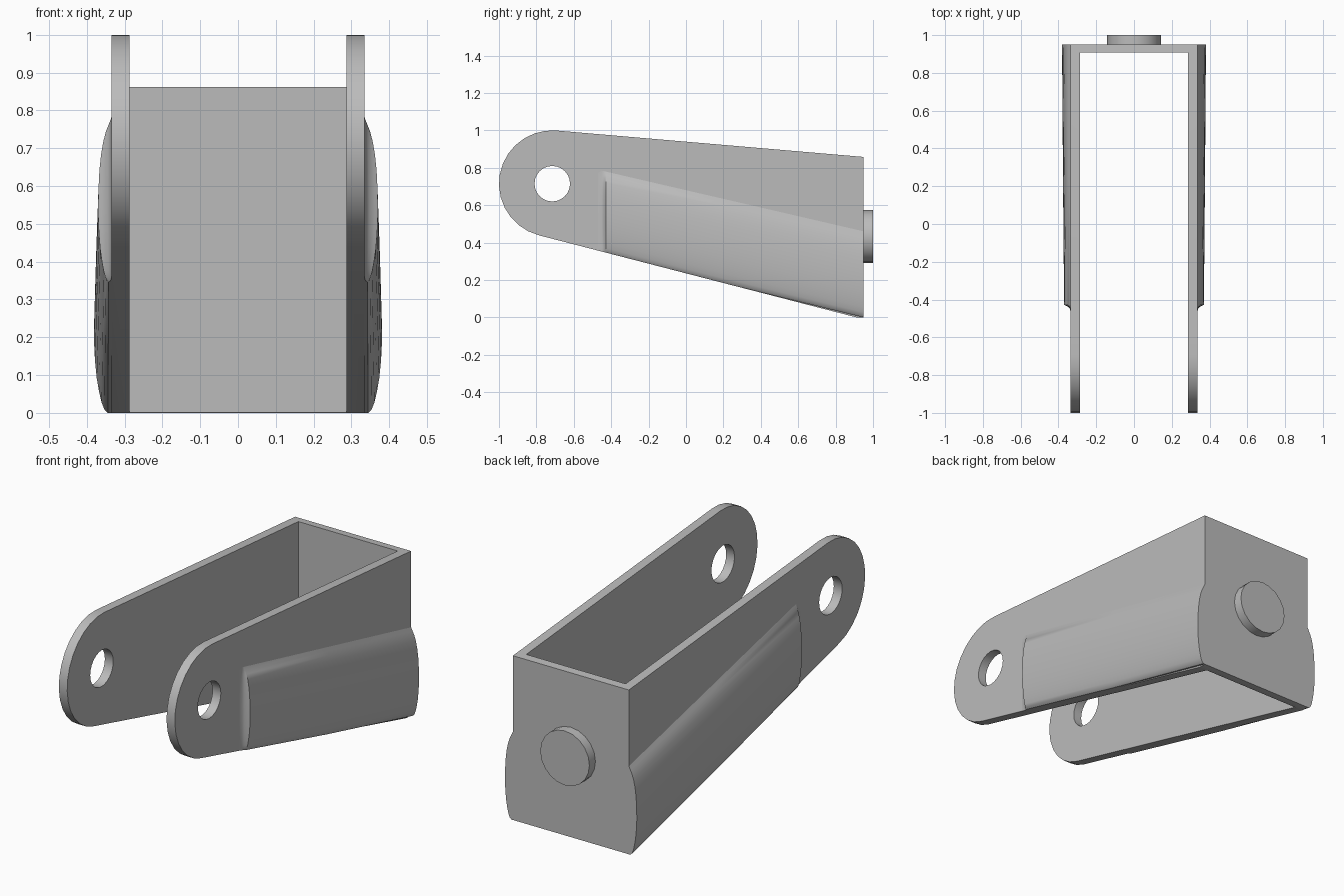
import bpy, bmesh, math
from mathutils import Matrix

if "Cube" in bpy.data.objects:
    bpy.data.objects.remove(bpy.data.objects["Cube"], do_unlink=True)

metal = bpy.data.materials.new("grey metal")
metal.use_nodes = True
GREY = (0.5, 0.5, 0.5, 1)
metal.diffuse_color = GREY
metal.node_tree.nodes["Principled BSDF"].inputs["Base Color"].default_value = GREY

WIDTH, INNER, BACK = 0.335, 0.287, 0.95   # half widths and back face
EYE_Y, EYE_Z, EYE_R = -0.715, 0.715, 0.285
LOW, TOP = math.radians(14.5), math.radians(5)


def finish(bm, name):
    bmesh.ops.recalc_face_normals(bm, faces=bm.faces)
    mesh = bpy.data.meshes.new(name)
    bm.to_mesh(mesh)
    bm.free()
    mesh.materials.append(metal)
    obj = bpy.data.objects.new(name, mesh)
    bpy.context.collection.objects.link(obj)
    return obj


def smooth(obj, degrees=30):
    bpy.ops.object.select_all(action='DESELECT')
    obj.select_set(True)
    bpy.context.view_layer.objects.active = obj
    bpy.ops.object.shade_smooth_by_angle(angle=math.radians(degrees))


def cylinder(name, radius, depth, sides, matrix):
    bm = bmesh.new()
    bmesh.ops.create_cone(bm, cap_ends=True, segments=sides, radius1=radius,
                          radius2=radius, depth=depth, matrix=matrix)
    return finish(bm, name)


def cut(obj, cutter):
    cutter.hide_render = True
    mod = obj.modifiers.new("cut", 'BOOLEAN')
    mod.operation, mod.solver, mod.object = 'DIFFERENCE', 'EXACT', cutter
    bpy.context.view_layer.objects.active = obj
    bpy.ops.object.modifier_apply(modifier=mod.name)
    bpy.data.objects.remove(cutter, do_unlink=True)


def bottom(y):
    """Height of the sloping lower edge of the side plates."""
    start = EYE_Y - EYE_R * math.sin(LOW)
    return max(0, EYE_Z - EYE_R * math.cos(LOW) - math.tan(LOW) * (y - start))


# Fork: side silhouette swept across the width
STEPS = 14
a0, a1 = math.pi / 2 - TOP, 1.5 * math.pi - LOW
outline = []
for i in range(STEPS + 1):
    a = a0 + (a1 - a0) * i / STEPS
    outline.append((EYE_Y + EYE_R * math.cos(a), EYE_Z + EYE_R * math.sin(a)))
outline += [(0.912, 0), (BACK, 0), (BACK, 0.858)]
bm = bmesh.new()
face = bm.faces.new([bm.verts.new((-WIDTH, y, z)) for y, z in outline])
swept = bmesh.ops.extrude_face_region(bm, geom=[face])["geom"]
bmesh.ops.translate(bm, vec=(2 * WIDTH, 0, 0),
                    verts=[v for v in swept if isinstance(v, bmesh.types.BMVert)])
fork = finish(bm, "fork_bracket")

# Open channel between the plates
bm = bmesh.new()
bmesh.ops.create_cube(bm, size=2, matrix=Matrix.Translation((0, 0.908 - 2, 0.5))
                      @ Matrix.Diagonal((INNER, 2, 2, 1)))
cut(fork, finish(bm, "channel_cutter"))

# Pivot holes through both plates
across = Matrix.Translation((0, EYE_Y, EYE_Z)) @ Matrix.Rotation(math.pi / 2, 4, 'Y')
cut(fork, cylinder("hole_cutter", 0.095, 2, 24, across))
smooth(fork)

# Swollen ribs on the outer faces: sections lofted from front to back
section = [(0, 0.2), (.02, .4), (.06, .56), (.12, .7), (.2, .84), (.3, .94),
           (.42, 1), (.55, .98), (.68, .9), (.78, .77), (.86, .6), (.92, .4),
           (.96, .2), (1, 0)]
stations = [(-0.47, 0), (-0.45, .004), (-0.44, .012), (-0.432, .026),
            (-0.428, .035), (0.25, .041), (BACK, .046)]
for side, name in ((1, "left_rib"), (-1, "right_rib")):
    bm = bmesh.new()
    rings = []
    for y, height in stations:
        low = bottom(y)
        high = 0.78 - 0.32 * (y + 0.43) / 1.38
        ring = [(WIDTH - 0.002, low)]
        ring += [(WIDTH + height * h, low + t * (high - low)) for t, h in section]
        ring += [(WIDTH - 0.002, high)]
        rings.append([bm.verts.new((side * x, y, z)) for x, z in ring])
    for a, b in zip(rings, rings[1:]):
        for i in range(len(a)):
            j = (i + 1) % len(a)
            bm.faces.new((a[i], a[j], b[j], b[i]))
    bm.faces.new(rings[0])
    bm.faces.new(rings[-1])
    smooth(finish(bm, name), 40)

# Round stud on the back plate
stud = cylinder("rear_stud", 0.142, 0.06, 20,
                Matrix.Translation((0, 0.97, 0.432)) @ Matrix.Rotation(math.pi / 2, 4, 'X'))
smooth(stud)
